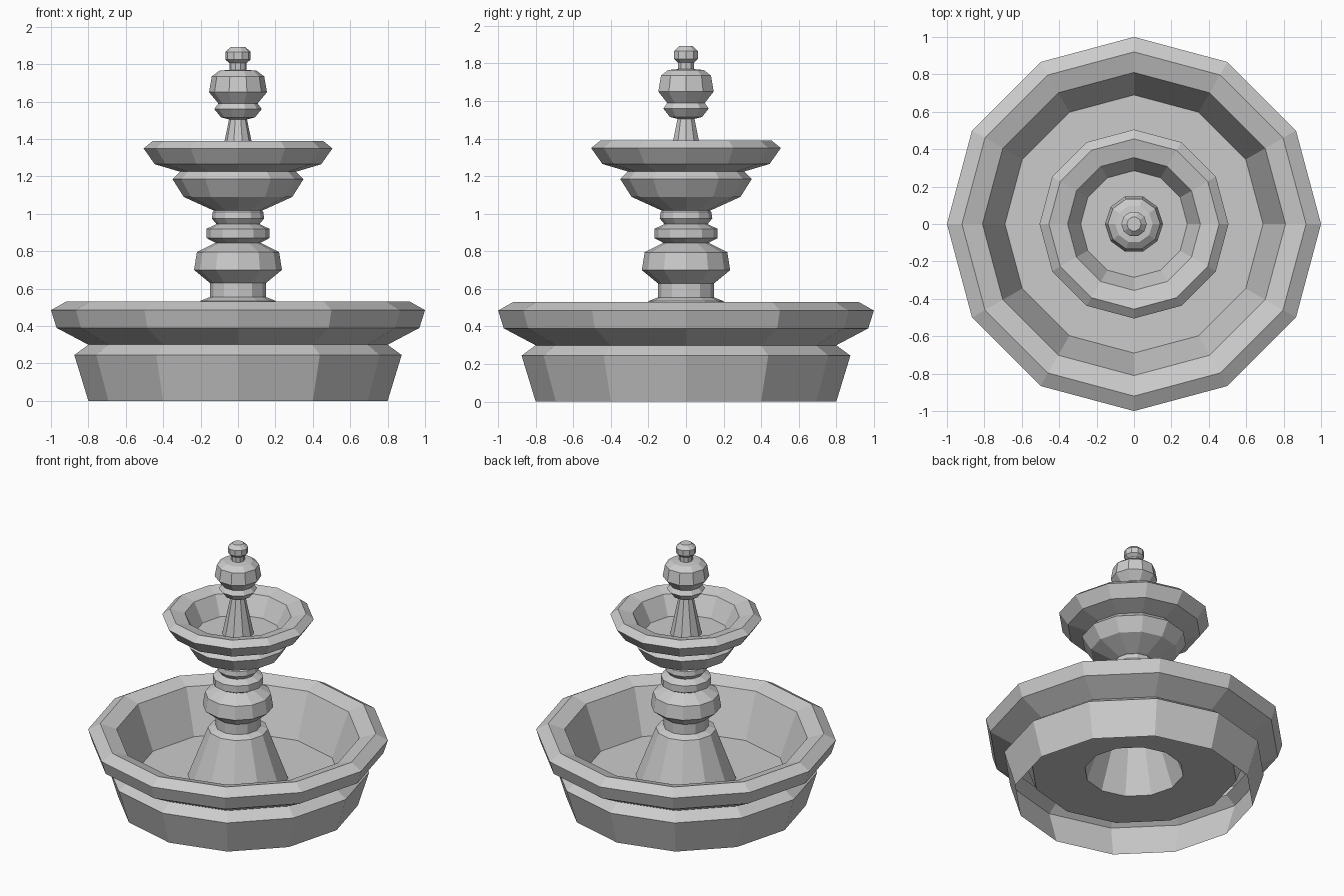
import bpy, bmesh, math


def lathe(name, profile, sides, cap_end=False):
    """Spin a list of (radius, z) points into a faceted surface."""
    bm = bmesh.new()
    rings = []
    for r, z in profile:
        rings.append([bm.verts.new((r * math.cos(2 * math.pi * i / sides),
                                    r * math.sin(2 * math.pi * i / sides), z))
                      for i in range(sides)])
    for a, b in zip(rings, rings[1:]):
        for i in range(sides):
            j = (i + 1) % sides
            bm.faces.new((a[i], a[j], b[j], b[i]))
    if cap_end:
        bm.faces.new(rings[-1])
    mesh = bpy.data.meshes.new(name)
    bm.to_mesh(mesh)
    bm.free()
    obj = bpy.data.objects.new(name, mesh)
    bpy.context.collection.objects.link(obj)
    return obj


# Wide lower basin: open underneath, outer wall, rim, inner wall and edge of floor
lathe("lower_basin", [
    (0.80, 0.0), (0.875, 0.245), (0.80, 0.30), (0.97, 0.39), (1.0, 0.485),
    (0.92, 0.53), (0.81, 0.495), (0.69, 0.18), (0.33, 0.18)], 12)

# Hollow cone and turned column rising from the basin floor
lathe("column", [
    (0.335, 0.18), (0.20, 0.535), (0.15, 0.555), (0.15, 0.63), (0.235, 0.70),
    (0.22, 0.795), (0.12, 0.845), (0.168, 0.87), (0.168, 0.92), (0.115, 0.945),
    (0.14, 0.975), (0.135, 1.01), (0.125, 1.02)], 12)

# Upper bowl: stepped underside, rim, inner wall and floor
lathe("upper_bowl", [
    (0.125, 1.015), (0.29, 1.09), (0.35, 1.185), (0.31, 1.225), (0.445, 1.265),
    (0.505, 1.35), (0.455, 1.39), (0.355, 1.365), (0.285, 1.23), (0.10, 1.23)], 12)

# Spout stem with collar, urn and top knob
lathe("finial", [
    (0.105, 1.23), (0.048, 1.505), (0.09, 1.515), (0.127, 1.56), (0.105, 1.59),
    (0.155, 1.65), (0.14, 1.735), (0.10, 1.765), (0.045, 1.77), (0.045, 1.805),
    (0.068, 1.825), (0.068, 1.865), (0.038, 1.893)], 10, cap_end=True)
